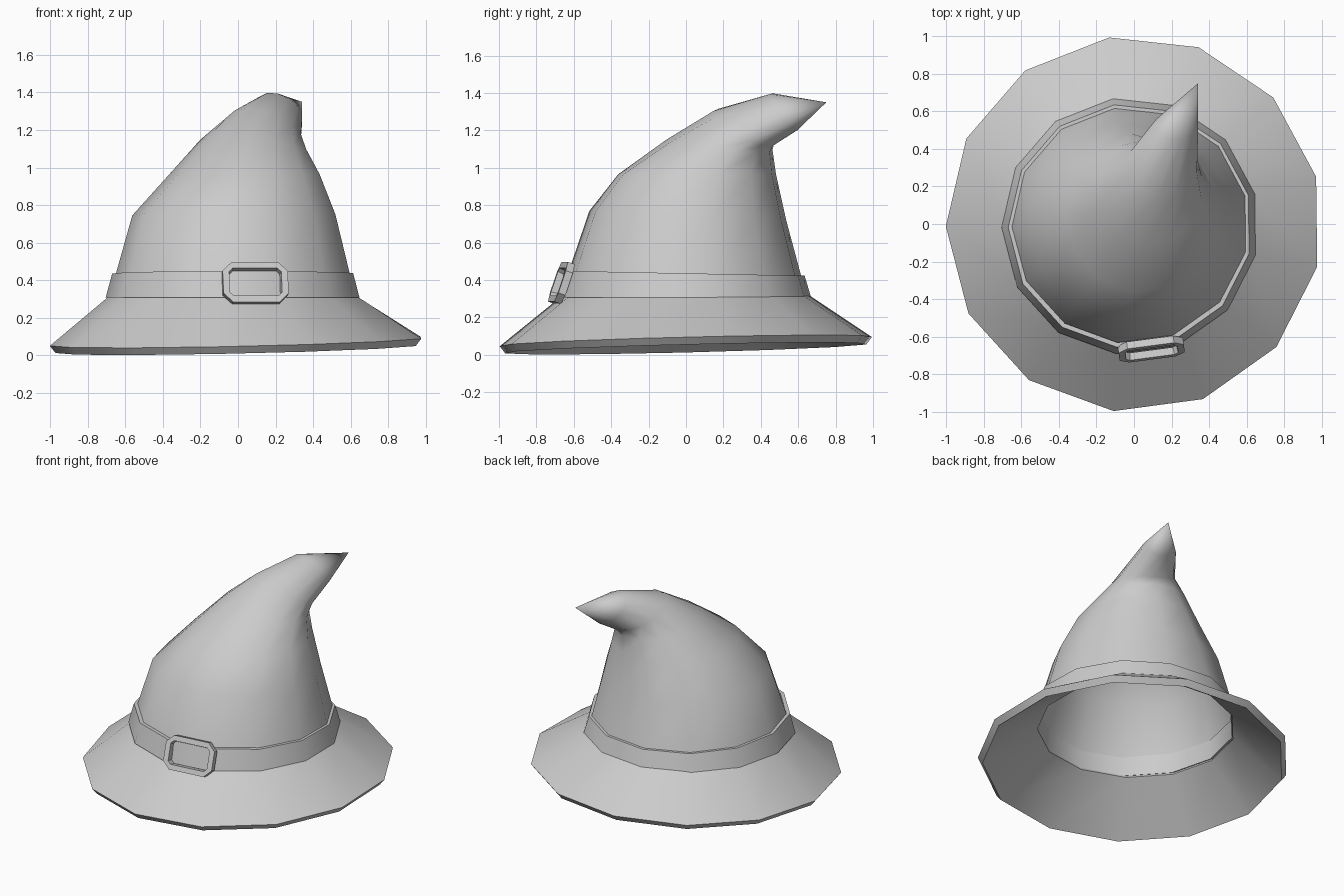
import bpy, bmesh
from math import cos, sin, pi, radians
from mathutils import Matrix, Vector

if "Cube" in bpy.data.objects:
    bpy.data.objects.remove(bpy.data.objects["Cube"])

SIDES = 13
PHASE = radians(180.7)

felt = bpy.data.materials.new("plain grey")
felt.use_nodes = True
felt.diffuse_color = (0.6, 0.6, 0.6, 1)
felt.node_tree.nodes["Principled BSDF"].inputs["Base Color"].default_value = felt.diffuse_color


def skin(name, loops, closed, smooth):
    """Join equal loops of points with quads into one object."""
    bm = bmesh.new()
    rows = [[bm.verts.new(p) for p in loop] for loop in loops]
    pairs = list(zip(rows, rows[1:])) + ([(rows[-1], rows[0])] if closed else [])
    for a, b in pairs:
        n = len(a)
        for i in range(n):
            j = (i + 1) % n
            bm.faces.new((a[i], a[j], b[j], b[i]))
    bmesh.ops.remove_doubles(bm, verts=bm.verts, dist=0.0005)
    bmesh.ops.recalc_face_normals(bm, faces=bm.faces)
    mesh = bpy.data.meshes.new(name)
    bm.to_mesh(mesh)
    bm.free()
    mesh.materials.append(felt)
    obj = bpy.data.objects.new(name, mesh)
    bpy.context.collection.objects.link(obj)
    bpy.ops.object.select_all(action="DESELECT")
    obj.select_set(True)
    bpy.context.view_layer.objects.active = obj
    bpy.ops.object.shade_smooth_by_angle(angle=radians(smooth))
    return obj


def ring(x, y, z, rx, ry, kx=0, ky=0):
    """Many-sided ring whose plane slopes by kx and ky."""
    points = []
    for i in range(SIDES):
        a = PHASE + 2 * pi * i / SIDES
        dx, dy = rx * cos(a), ry * sin(a)
        points.append((x + dx, y + dy, z + kx * dx + ky * dy))
    return points


# Wide sloping brim with a thin edge
skin("brim", [
    ring(0, 0, 0.073, 1.002, 1.002, 0.022, 0.025),
    ring(-0.02, 0, 0.325, 0.655, 0.655),
    ring(-0.02, 0, 0.29, 0.635, 0.635),
    ring(0, 0, 0.034, 0.972, 0.972, 0.022, 0.025),
], True, 32)

# Band around the foot of the crown
skin("band", [
    ring(-0.02, -0.01, 0.307, 0.685, 0.685),
    ring(-0.02, -0.01, 0.436, 0.65, 0.65, 0, -0.02),
    ring(-0.02, -0.01, 0.436, 0.625, 0.625, 0, -0.02),
    ring(-0.02, -0.01, 0.307, 0.635, 0.635),
], True, 32)

# Crown bending back to a pointed tip
skin("crown", [
    ring(-0.02, -0.01, 0.39, 0.643, 0.64),
    ring(-0.015, 0.01, 0.745, 0.548, 0.53, 0, -0.045),
    ring(0.04, 0.06, 0.965, 0.405, 0.425),
    ring(0.085, 0.18, 1.12, 0.285, 0.285, -0.1, -0.1),
    ring(0.15, 0.31, 1.215, 0.19, 0.165, -0.3, -0.5),
    ring(0.225, 0.525, 1.30, 0.12, 0.075, -0.35, -1.2),
    ring(0.342, 0.75, 1.35, 0, 0),
], False, 75)


def frame(width, height, cut, depth):
    """Rectangle with cut corners, at a depth along local y."""
    w, h = width / 2, height / 2
    corner = [(w, h - cut), (w - cut, h)]
    quarter = corner + [(-x, z) for x, z in reversed(corner)]
    return [Vector((x, depth, z)) for x, z in quarter + [(-x, -z) for x, z in quarter]]


# Buckle frame lying against the sloping front of the band
buckle = skin("buckle", [
    frame(0.35, 0.225, 0.05, 0.022),
    frame(0.35, 0.225, 0.05, -0.018),
    frame(0.28, 0.155, 0.02, -0.018),
    frame(0.27, 0.145, 0.02, 0.022),
], True, 30)
buckle.matrix_world = (Matrix.Translation((0.092, -0.668, 0.385))
                       @ Matrix.Rotation(radians(7.5), 4, "Z")
                       @ Matrix.Rotation(radians(-19), 4, "X"))
